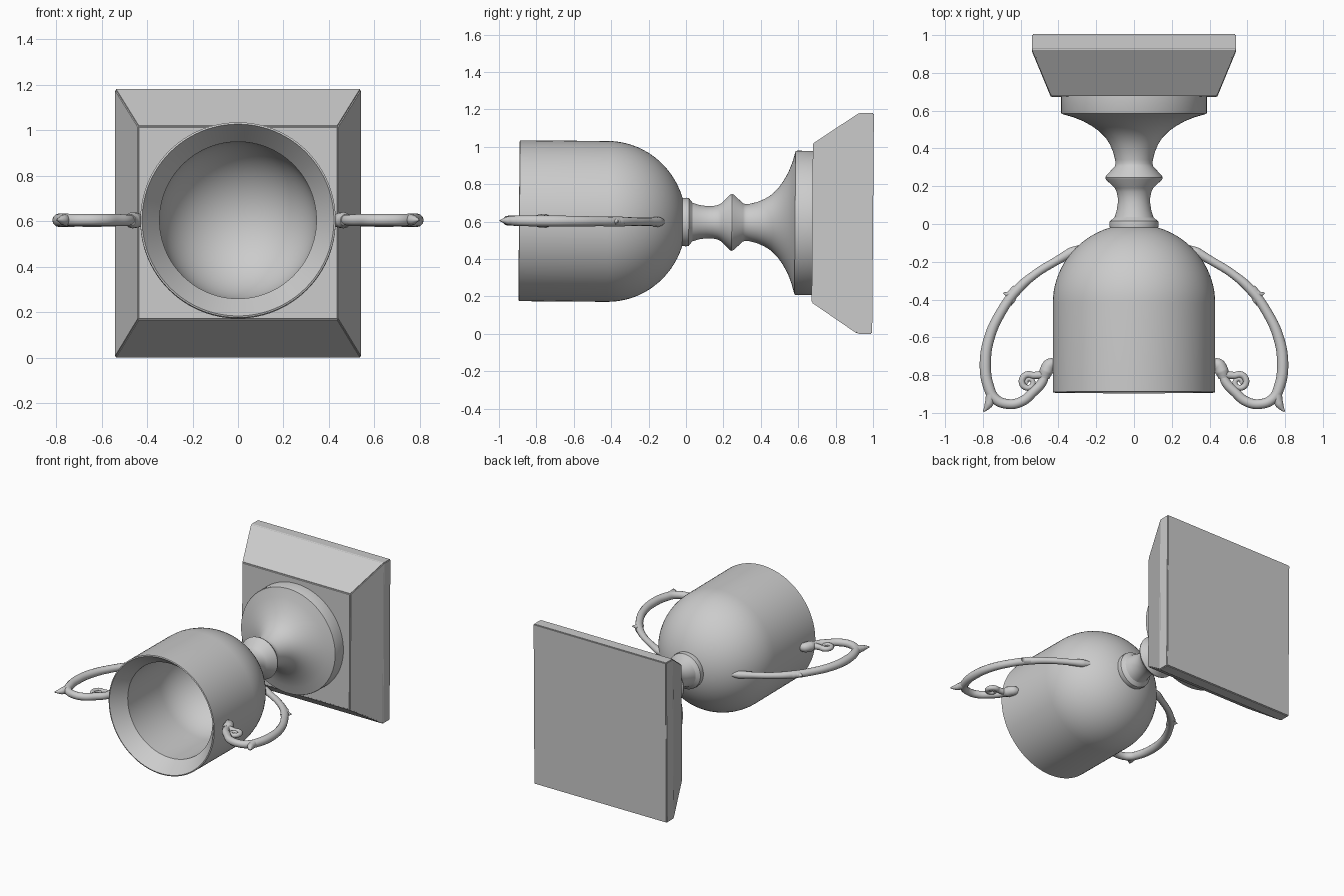
import bpy, bmesh
from math import sin, cos, pi, radians
from mathutils import Matrix

if "Cube" in bpy.data.objects:
    bpy.data.objects.remove(bpy.data.objects["Cube"])

# The trophy lies along y, tilted very slightly
PLACE = Matrix.Translation((0, 0, 0.598)) @ Matrix.Rotation(radians(-0.45), 4, 'X')


def finish(obj, angle=30):
    obj.matrix_world = PLACE
    bpy.ops.object.select_all(action='DESELECT')
    obj.select_set(True)
    bpy.context.view_layer.objects.active = obj
    if obj.type == 'CURVE':
        bpy.ops.object.convert(target='MESH')
        obj = bpy.context.object
    bpy.ops.object.shade_smooth_by_angle(angle=radians(angle))


def mesh_object(name, bm):
    bmesh.ops.recalc_face_normals(bm, faces=bm.faces)
    me = bpy.data.meshes.new(name)
    bm.to_mesh(me)
    bm.free()
    obj = bpy.data.objects.new(name, me)
    bpy.context.collection.objects.link(obj)
    return obj


def lathe(name, profile, n=96):
    """Revolve (radius, y) points about the y axis; radius 0 makes a pole."""
    bm = bmesh.new()
    rings = []
    for r, y in profile:
        if r == 0:
            rings.append([bm.verts.new((0, y, 0))] * n)
        else:
            rings.append([bm.verts.new((r * cos(2 * pi * i / n), y, r * sin(2 * pi * i / n)))
                          for i in range(n)])
    for a, b in zip(rings, rings[1:]):
        for i in range(n):
            j = (i + 1) % n
            bm.faces.new(list(dict.fromkeys((a[i], a[j], b[j], b[i]))))
    obj = mesh_object(name, bm)
    finish(obj)
    return obj


def tube(name, pts, side):
    """Smooth round rod through (x, y, radius) points, mirrored by side."""
    cu = bpy.data.curves.new(name, 'CURVE')
    cu.dimensions = '3D'
    cu.bevel_depth = 1.0
    cu.bevel_resolution = 4
    cu.resolution_u = 8
    cu.use_fill_caps = True
    sp = cu.splines.new('BEZIER')
    sp.bezier_points.add(len(pts) - 1)
    for p, (x, y, r) in zip(sp.bezier_points, pts):
        p.co = (side * x, y, 0)
        p.radius = r
        p.handle_left_type = p.handle_right_type = 'AUTO'
    obj = bpy.data.objects.new(name, cu)
    bpy.context.collection.objects.link(obj)
    finish(obj, 50)


# Cup: inside bowl, chamfered lip, straight wall, rounded bottom
steps = [i / 20 * pi / 2 for i in range(21)]
inside = [(0.345 * sin(a), -0.42 + 0.34 * cos(a)) for a in steps]
inside[0] = (0, -0.08)
outside = [(0.43 * cos(a), -0.42 + 0.42 * sin(a)) for a in steps]
outside[-1] = (0, 0)
lathe("cup", inside + [(0.345, -0.79), (0.422, -0.893), (0.43, -0.89)] + outside)

# Collar, stem with ring, flared foot
lathe("stem", [
    (0, -0.03), (0.12, -0.03), (0.128, -0.02), (0.13, 0), (0.128, 0.015), (0.115, 0.025),
    (0.103, 0.035), (0.092, 0.07), (0.086, 0.11), (0.086, 0.14), (0.092, 0.17),
    (0.102, 0.19), (0.148, 0.235), (0.152, 0.245), (0.148, 0.255), (0.102, 0.305),
    (0.098, 0.32), (0.1, 0.34), (0.11, 0.38), (0.127, 0.42), (0.15, 0.457),
    (0.185, 0.492), (0.225, 0.52), (0.27, 0.545), (0.32, 0.565), (0.383, 0.583),
    (0.386, 0.59), (0.386, 0.685), (0, 0.685)])

# Square plinth with sloping sides
bm = bmesh.new()
loops = [[bm.verts.new((sx * x, y, sz * z)) for sx, sz in ((-1, -1), (1, -1), (1, 1), (-1, 1))]
         for x, z, y in ((0.44, 0.425, 0.675), (0.541, 0.59, 0.92), (0.541, 0.59, 1.0))]
for a, b in zip(loops, loops[1:]):
    for i in range(4):
        j = (i + 1) % 4
        bm.faces.new((a[i], a[j], b[j], b[i]))
bm.faces.new(loops[0])
bm.faces.new(loops[-1])
bmesh.ops.recalc_face_normals(bm, faces=bm.faces)
bmesh.ops.bevel(bm, geom=list(bm.edges), offset=0.005, segments=2, affect='EDGES')
finish(mesh_object("plinth", bm), 20)

# Scrolled handles with small leaf points
spiral = [(0.558 + r * cos(a), -0.838 + r * sin(a), 0.019 - 0.0008 * k)
          for k in range(13)
          for a, r in [(radians(125 - 45 * k), 0.044 - 0.0031 * k)]]
arm = [(0.26, -0.115, 0.012), (0.33, -0.15, 0.027), (0.41, -0.195, 0.022),
       (0.52, -0.263, 0.022), (0.62, -0.35, 0.026), (0.70, -0.46, 0.026),
       (0.765, -0.60, 0.028), (0.787, -0.74, 0.03), (0.77, -0.86, 0.029),
       (0.735, -0.925, 0.027), (0.67, -0.953, 0.026), (0.595, -0.94, 0.026),
       (0.535, -0.89, 0.026), (0.485, -0.835, 0.025), (0.475, -0.80, 0.024)]
for side, label in ((1, "right"), (-1, "left")):
    tube(label + "_handle", arm, side)
    tube(label + "_handle_scroll", [(0.47, -0.80, 0.024), (0.5, -0.80, 0.021)] + spiral, side)
    tube(label + "_handle_mount", [(0.41, -0.735, 0.022), (0.445, -0.745, 0.034),
                                   (0.465, -0.78, 0.036), (0.475, -0.815, 0.026)], side)
    tube(label + "_outer_leaf", [(0.625, -0.345, 0.024), (0.66, -0.372, 0.02),
                                 (0.692, -0.365, 0.003)], side)
    tube(label + "_inner_leaf", [(0.64, -0.37, 0.024), (0.645, -0.405, 0.016),
                                 (0.652, -0.432, 0.003)], side)
    tube(label + "_end_leaf", [(0.755, -0.90, 0.028), (0.77, -0.955, 0.022),
                               (0.797, -0.994, 0.004)], side)
